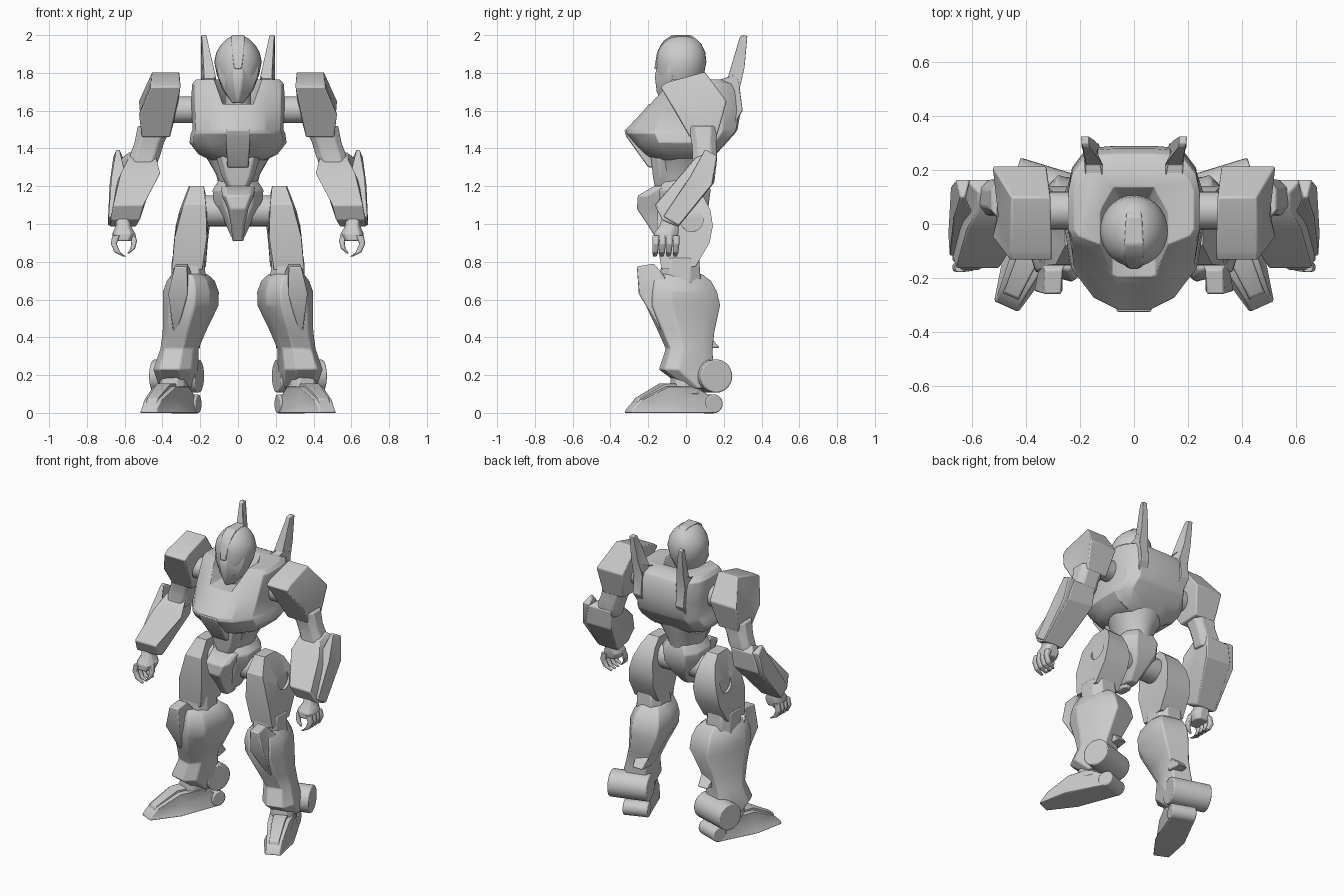
import bpy, bmesh
from math import sin, cos, pi, radians
from mathutils import Vector, Matrix


def finish(name, bm, mirror=False, cut=None, bevel=.007, angle=32):
    bmesh.ops.recalc_face_normals(bm, faces=bm.faces)
    me = bpy.data.meshes.new(name)
    bm.to_mesh(me)
    bm.free()
    ob = bpy.data.objects.new(name, me)
    bpy.context.collection.objects.link(ob)
    bpy.ops.object.select_all(action='DESELECT')
    ob.select_set(True)
    bpy.context.view_layer.objects.active = ob
    bpy.ops.object.shade_smooth_by_angle(angle=radians(angle))
    if cut:
        m = ob.modifiers.new("cut", 'BOOLEAN')
        m.operation, m.solver, m.object = 'DIFFERENCE', 'EXACT', cut
    if bevel:
        m = ob.modifiers.new("bevel", 'BEVEL')
        m.width, m.segments, m.angle_limit = bevel, 2, radians(32)
    if mirror:
        ob.modifiers.new("mirror", 'MIRROR')
    return ob


def skin(name, rings, **kw):
    """Bridge closed rings of points and cap both ends."""
    bm = bmesh.new()
    vs = [[bm.verts.new(p) for p in r] for r in rings]
    n = len(vs[0])
    for a, b in zip(vs, vs[1:]):
        for i in range(n):
            bm.faces.new((a[i], a[(i + 1) % n], b[(i + 1) % n], b[i]))
    bm.faces.new(vs[0])
    bm.faces.new(vs[-1])
    return finish(name, bm, **kw)


def loft(name, secs, f=.6, fb=.6, g=.5, yaw=0, rnd=0, **kw):
    """Sections (x, y, z, half width, half depth): chamfered boxes or ellipses."""
    if rnd:
        unit = [(cos(2 * pi * i / rnd), sin(2 * pi * i / rnd)) for i in range(rnd)]
    else:
        unit = [(f, -1), (1, -g), (1, g), (fb, 1), (-fb, 1), (-1, g), (-1, -g), (-f, -1)]
    R = Matrix.Rotation(radians(yaw), 3, 'Z')
    return skin(name, [[Vector(s[:3]) + R @ Vector((u * s[3], v * s[4], 0)) for u, v in unit]
                       for s in secs], **kw)


def slab(name, pts, bulge=0, at=(0, 0, 0), yaw=0, **kw):
    """Side profile points (y, z, x0, x1) with domed side faces."""
    bm = bmesh.new()
    M = Matrix.Translation(at) @ Matrix.Rotation(radians(yaw), 4, 'Z')
    sides = []
    for k, sg in ((2, -1), (3, 1)):
        ring = [M @ Vector((p[k], p[0], p[1])) for p in pts]
        mid = sum(ring, Vector()) / len(ring) + Vector((sg * bulge, 0, 0))
        sides.append([bm.verts.new(v) for v in ring] + [bm.verts.new(mid)])
    a, b = sides
    n = len(pts)
    for i in range(n):
        j = (i + 1) % n
        bm.faces.new((a[i], a[j], b[j], b[i]))
        bm.faces.new((a[i], a[j], a[n]))
        bm.faces.new((b[i], b[j], b[n]))
    return finish(name, bm, **kw)


def rod(name, at, r, length, yaw=0, **kw):
    """Cylinder lying along x."""
    bm = bmesh.new()
    M = Matrix.Translation(at) @ Matrix.Rotation(radians(yaw), 4, 'Z') @ Matrix.Rotation(pi / 2, 4, 'Y')
    bmesh.ops.create_cone(bm, cap_ends=True, segments=28, radius1=r, radius2=r, depth=length, matrix=M)
    return finish(name, bm, **kw)


def helper(ob):
    ob.hide_render = True
    ob.hide_set(True)
    return ob


# chest: horizontal rings with a pointed front, collar cut out of the top
def chest_ring(z, W, F, B):
    half = [(.06, F), (.6 * W, F * .86), (.93 * W, F * .52), (W, -.02), (W, .12),
            (.94 * W, B * .72), (.72 * W, B * .97), (.3 * W, B)]
    return [(x, y, z) for x, y in half] + [(-x, y, z) for x, y in reversed(half)]


collar = helper(loft("collar_cutter", [(0, -.11, 1.635, .08, .19), (0, -.09, 1.82, .145, .25)],
                     f=1, fb=.6, g=.6, bevel=0))
skin("chest", [chest_ring(*s) for s in (
    (1.34, .15, -.17, .12), (1.37, .21, -.215, .16), (1.43, .257, -.275, .215), (1.48, .25, -.318, .26),
    (1.5, .24, -.318, .273), (1.6, .245, -.225, .29), (1.7, .245, -.14, .28),
    (1.74, .244, -.105, .26), (1.765, .222, -.085, .215))], cut=collar)
slab("chest_prow", [(-.328, 1.5, -.065, .065), (-.315, 1.46, -.065, .065), (-.2, 1.3, -.055, .055),
                    (-.1, 1.3, -.06, .06), (-.1, 1.5, -.065, .065)])
slab("back_antenna", [(.16, 1.76, .115, .178), (.22, 1.77, .115, .178), (.285, 1.99, .165, .19),
                      (.3, 2, .168, .195), (.325, 1.995, .168, .197), (.31, 1.83, .145, .195),
                      (.285, 1.72, .125, .195), (.3, 1.6, .13, .19), (.24, 1.5, .12, .18)], mirror=True)

# head
loft("neck", [(0, -.01, 1.58, .07, .07), (0, -.02, 1.76, .07, .08)], rnd=20)
loft("head", [(0, -.05, 1.66, .045, .06), (0, -.045, 1.71, .082, .1), (0, -.03, 1.79, .112, .125),
              (0, -.025, 1.86, .126, .133), (0, -.025, 1.91, .114, .127), (0, -.025, 1.95, .09, .108),
              (0, -.025, 1.98, .06, .08), (0, -.025, 1.995, .03, .05)], rnd=28, bevel=0, angle=50)
loft("face_mask", [(0, -.08, 1.64, .03, .05), (0, -.085, 1.7, .07, .07), (0, -.085, 1.78, .106, .08),
                   (0, -.075, 1.84, .11, .08), (0, -.06, 1.87, .09, .07)], f=.2, g=.15)
slab("head_crest", [(-.168, 1.82, -.02, .02), (-.155, 1.9, -.03, .03), (-.12, 1.97, -.036, .036),
                    (-.075, 2, -.036, .036), (.03, 2, -.03, .03), (.07, 1.96, -.025, .025),
                    (-.06, 1.82, -.02, .02)])

# waist and pelvis
loft("waist", [(0, .0, 1.4, .2, .17), (0, 0, 1.33, .155, .155), (0, -.01, 1.26, .115, .14),
               (0, -.01, 1.16, .09, .12)], rnd=24, bevel=0)
loft("belly_plate", [(0, -.1, 1.4, .13, .09), (0, -.1, 1.25, .085, .075), (0, -.1, 1.17, .045, .06)], f=.7)
loft("pelvis", [(0, .0, 1.235, .1, .11), (0, -.01, 1.18, .135, .14), (0, -.01, 1.1, .125, .13),
                (0, -.02, 1.02, .075, .1), (0, -.06, .93, .035, .06)])
loft("crotch_guard", [(0, -.1, 1.2, .09, .07), (0, -.16, 1.15, .085, .095), (0, -.17, 1.08, .055, .09),
                      (0, -.12, .99, .036, .08), (0, -.1, .91, .03, .05)], f=.75)
rod("hip_axle", (0, -.01, 1.07), .082, .4)

# shoulders and arms
rod("shoulder_axle", (.3, .05, 1.605), .07, .18, mirror=True)
slab("shoulder_pad", [(-.135, 1.725, .305, .46), (-.1, 1.75, .305, .46), (.1, 1.805, .31, .455),
                      (.215, 1.65, .325, .525), (.165, 1.47, .36, .51), (.02, 1.46, .36, .51),
                      (-.05, 1.58, .335, .525)], bulge=.012, mirror=True)
loft("upper_arm", [(.44, .09, 1.52, .09, .08), (.47, .095, 1.43, .078, .065), (.49, .1, 1.37, .08, .065),
                   (.51, .09, 1.3, .075, .06)], mirror=True)
slab("forearm", [(.05, 1.35, .43, .58), (.12, 1.38, .44, .58), (.165, 1.35, .45, .62), (.15, 1.22, .46, .65),
                 (-.04, .985, .54, .68), (-.125, 1.02, .52, .675), (-.165, 1.1, .5, .66),
                 (-.02, 1.27, .41, .62)], bulge=.01, mirror=True)
slab("forearm_fin", [(.1, 1.395, .625, .645), (.165, 1.36, .61, .66), (.14, 1.21, .63, .68),
                     (-.04, .99, .66, .69), (-.12, 1.04, .65, .685), (.02, 1.25, .59, .67)], mirror=True)
loft("palm", [(.61, -.085, 1.04, .035, .04), (.607, -.09, .99, .04, .05), (.605, -.105, .95, .06, .065),
              (.61, -.11, .91, .05, .06)], mirror=True)
for i in range(4):
    y = -.16 + i * .036
    loft("finger_%d" % (i + 1), [(.645, y, .94, .02, .018), (.658, y, .895, .016, .017),
                                 (.638, y - .003, .85, .015, .015), (.6, y - .005, .828, .008, .009)], mirror=True)
loft("thumb", [(.565, -.12, .955, .02, .022), (.55, -.135, .91, .015, .018), (.557, -.145, .87, .012, .014),
               (.58, -.15, .845, .006, .007)], mirror=True)

# thighs with a round recess on the outside
dimple = helper(rod("hip_dimple_cutter", (.36, .03, 1.02), .06, .1, yaw=0, bevel=0))
slab("thigh", [(-.08, 1.2, .18, .255), (.03, 1.2, .18, .26), (.09, 1.15, .17, .28), (.13, 1.07, .16, .31),
               (.142, .99, .15, .33), (.125, .9, .16, .34), (.05, .775, .17, .35), (-.13, .76, .19, .35),
               (-.155, .93, .165, .335), (-.15, 1.1, .17, .29)], bulge=.012, cut=dimple, mirror=True)
loft("knee_joint", [(.265, -.03, .82, .085, .1), (.26, -.03, .66, .095, .11)], mirror=True)

# shins, turned outward; the ankle end sweeps back to the drum
loft("shin", [(.255, -.045, .735, .08, .12), (.25, -.035, .7, .11, .155), (.25, -.025, .64, .13, .175),
              (.25, -.018, .57, .128, .185), (.285, 0, .43, .1, .14), (.31, .015, .34, .09, .115),
              (.33, .0, .23, .105, .135), (.325, .075, .13, .085, .075)], yaw=15, f=.55, fb=.65, mirror=True)
slab("knee_plate", [(-.17, .79, .265, .33), (-.26, .775, .27, .335), (-.25, .63, .265, .37),
                    (-.13, .43, .32, .345), (-.09, .55, .23, .385), (-.11, .72, .235, .36)], mirror=True)
slab("calf_spike", [(.08, .45, .2, .29), (.13, .4, .2, .29), (.178, .345, .21, .28),
                    (.08, .34, .2, .29)], mirror=True)

# ankles and feet
rod("ankle_drum", (.325, .125, .195), .088, .255, yaw=17, mirror=True)
rod("heel_roller", (.283, .122, .048), .05, .16, yaw=20, mirror=True)
loft("ankle", [(.335, 0, .22, .065, .07), (.34, 0, .1, .075, .08)], yaw=20, mirror=True)
slab("foot", [(.13, 0, -.08, .08), (.12, .085, -.07, .07), (.02, .14, -.08, .08), (-.13, .14, -.07, .065),
              (-.28, .07, -.05, .05), (-.33, .02, -.045, .045), (-.338, 0, -.05, .05),
              (-.14, 0, -.095, .095)], at=(.338, 0, 0), yaw=24, mirror=True)
slab("foot_ridge", [(.02, .1, -.05, .05), (.02, .155, -.045, .045), (-.14, .155, -.04, .04),
                    (-.29, .075, -.03, .03), (-.3, .04, -.035, .035)], at=(.338, 0, 0), yaw=24, mirror=True)
